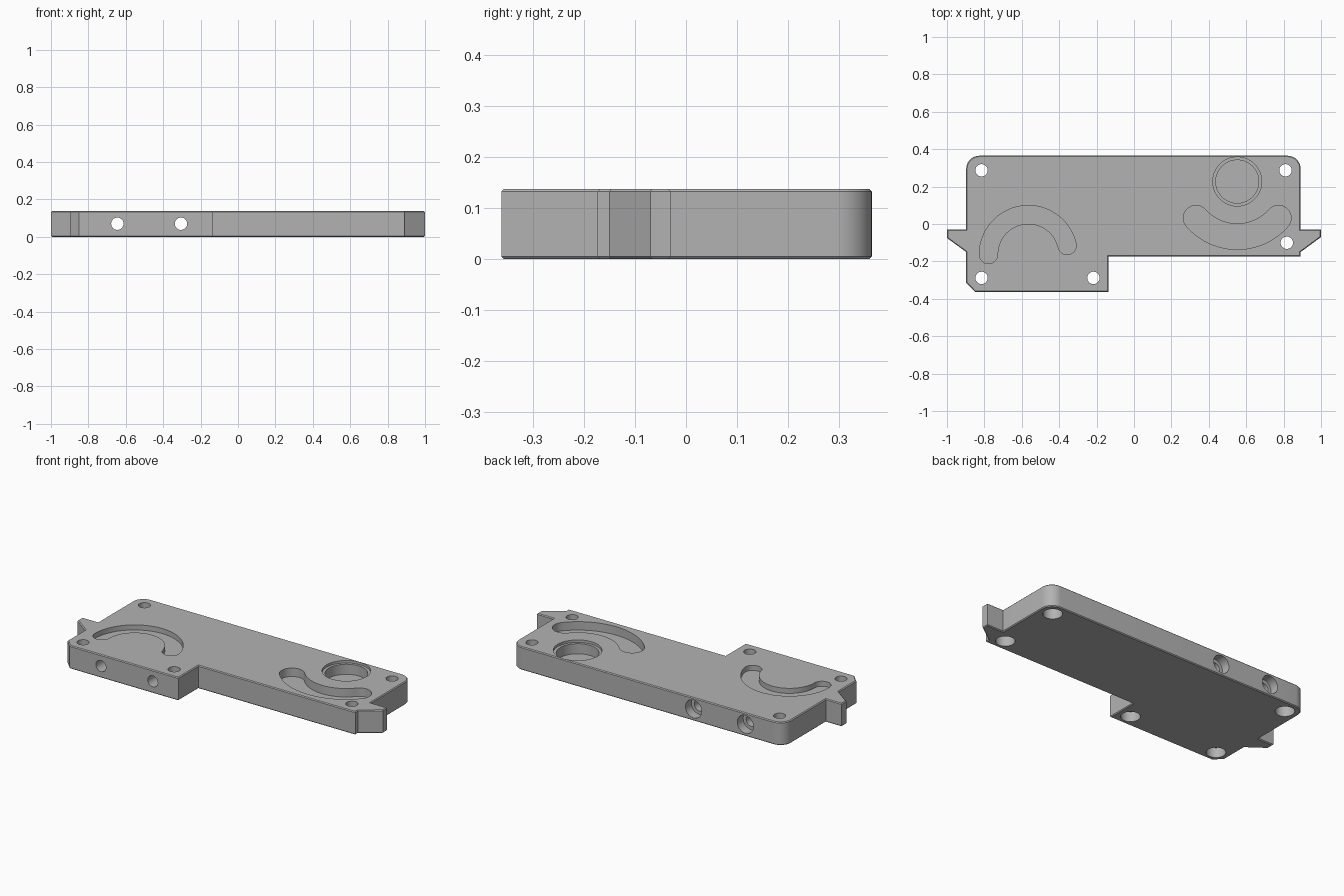
import bpy, bmesh
from math import sin, cos, radians, pi
from mathutils import Matrix, Vector

if "Cube" in bpy.data.objects:
    bpy.data.objects.remove(bpy.data.objects["Cube"], do_unlink=True)

H = 0.137        # plate thickness
HOLE, BORE = 0.033, 0.053
SEG = 40

grey = bpy.data.materials.new("machined grey")
grey.use_nodes = True
GREY = (0.45, 0.45, 0.45, 1)
grey.diffuse_color = GREY
grey.node_tree.nodes["Principled BSDF"].inputs["Base Color"].default_value = GREY


def arc(cx, cy, r, a0, a1, n=24):
    return [(cx + r * cos(radians(a0 + (a1 - a0) * i / n)),
             cy + r * sin(radians(a0 + (a1 - a0) * i / n))) for i in range(n + 1)]


def prism(name, pts, z0, z1, chamfer=0):
    bm = bmesh.new()
    face = bm.faces.new([bm.verts.new((x, y, z0)) for x, y in pts])
    new = bmesh.ops.extrude_face_region(bm, geom=[face])["geom"]
    bmesh.ops.translate(bm, vec=(0, 0, z1 - z0),
                        verts=[v for v in new if isinstance(v, bmesh.types.BMVert)])
    bmesh.ops.recalc_face_normals(bm, faces=bm.faces)
    if chamfer:
        rims = [e for e in bm.edges if abs(e.verts[0].co.z - e.verts[1].co.z) < 1e-6]
        bmesh.ops.bevel(bm, geom=rims, offset=chamfer, segments=1, affect='EDGES')
    mesh = bpy.data.meshes.new(name)
    bm.to_mesh(mesh)
    bm.free()
    ob = bpy.data.objects.new(name, mesh)
    bpy.context.collection.objects.link(ob)
    mesh.materials.append(grey)
    return ob


def cut(cutter):
    cutter.hide_render = True
    mod = plate.modifiers.new("cut", 'BOOLEAN')
    mod.operation, mod.solver, mod.object = 'DIFFERENCE', 'EXACT', cutter
    bpy.ops.object.modifier_apply(modifier=mod.name)
    bpy.data.objects.remove(cutter, do_unlink=True)


def disc(x, y, r):
    return arc(x, y, r, 0, 360, SEG)[:-1]


def drill(x, y, r, z0, z1):
    cut(prism("drill", disc(x, y, r), z0, z1))


def cross_drill(x, z, r, y0, y1):
    tool = prism("cross_drill", disc(x, -z, r), y0, y1)
    tool.data.transform(Matrix.Rotation(-pi / 2, 4, 'X'))
    cut(tool)


def slot(cx, cy, r, half, a0, a1, depth):
    # curved slot with rounded ends, running counterclockwise from a0 to a1
    def end(a):
        return cx + r * cos(radians(a)), cy + r * sin(radians(a))
    pts = (arc(cx, cy, r + half, a0, a1, 40) + arc(*end(a1), half, a1, a1 + 180, 16)[1:-1]
           + arc(cx, cy, r - half, a1, a0, 40) + arc(*end(a0), half, a0 + 180, a0 + 360, 16)[1:-1])
    cut(prism("slot", pts, H - depth, H + 0.1))


# Plate outline with side tabs, rounded rear corners and a front step
outline = (arc(0.821, 0.295, 0.07, 0, 90, 10) + arc(-0.827, 0.295, 0.07, 90, 180, 10)
           + [(-0.897, -0.03), (-1, -0.03), (-1, -0.075), (-0.897, -0.15),
              (-0.897, -0.315), (-0.85, -0.363), (-0.137, -0.363), (-0.137, -0.174),
              (0.891, -0.174), (0.891, -0.15), (1, -0.07), (1, -0.03), (0.891, -0.03)])
plate = prism("base_plate", outline, 0, H, 0.005)
bpy.context.view_layer.objects.active = plate
plate.select_set(True)

# Curved pockets
slot(-0.565, -0.163, 0.213, 0.049, 13, 180, 0.03)
slot(0.552, 0.225, 0.293, 0.068, 221.3, 318.7, 0.05)

# Stepped round pocket
drill(0.552, 0.227, 0.131, H - 0.015, H + 0.1)
drill(0.552, 0.227, 0.115, H - 0.075, H + 0.1)

# Mounting holes, counterbored from below
for x, y in ((-0.815, 0.287), (-0.815, -0.288), (-0.217, -0.288), (0.81, 0.287), (0.817, -0.1)):
    drill(x, y, HOLE, -0.1, H + 0.1)
    drill(x, y, BORE, -0.1, 0.06)

# Cross holes, counterbored from the rear
for x in (-0.645, -0.305):
    cross_drill(x, 0.07, HOLE, -0.5, 0.5)
    cross_drill(x, 0.07, BORE, 0.31, 0.5)

bpy.ops.object.shade_smooth_by_angle(angle=radians(30))
